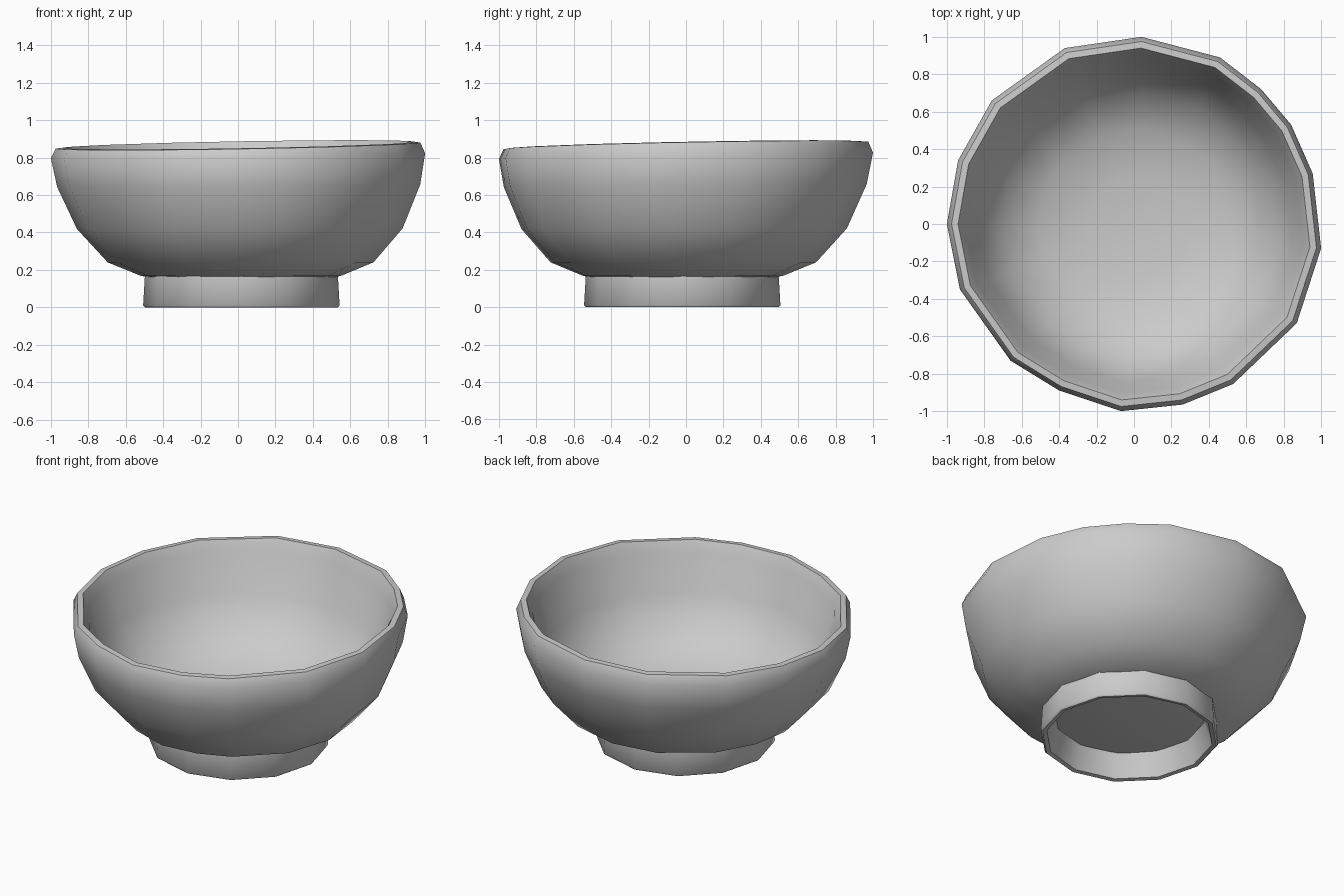
import bpy, bmesh, math

if "Cube" in bpy.data.objects:
    bpy.data.objects.remove(bpy.data.objects["Cube"])

# Irregular rim outline seen from above
RIM = [(0.04, 1.0), (-0.37, 0.94), (-0.76, 0.66), (-0.94, 0.34), (-1.0, 0.0),
       (-0.93, -0.35), (-0.66, -0.73), (-0.4, -0.89), (-0.07, -1.0), (0.26, -0.965),
       (0.53, -0.855), (0.87, -0.53), (1.0, -0.13), (0.955, 0.27), (0.84, 0.53),
       (0.68, 0.72), (0.46, 0.89)]
# Foot outline: regular twelve sided, slightly off centre
FOOT = [(math.cos(i * math.pi / 6), math.sin(i * math.pi / 6)) for i in range(12)]


def lathe(name, outline, profile, place, closed=False):
    """Sweep (radius, height) profile around an outline; radius 0 makes a pole."""
    bm = bmesh.new()
    n = len(outline)
    rings = []
    for r, z in profile:
        if r == 0:
            rings.append([bm.verts.new(place(0, 0, z))] * n)
        else:
            rings.append([bm.verts.new(place(x * r, y * r, z)) for x, y in outline])
    pairs = list(zip(rings, rings[1:]))
    if closed:
        pairs.append((rings[-1], rings[0]))
    for a, b in pairs:
        for i in range(n):
            j = (i + 1) % n
            quad = list(dict.fromkeys((a[i], a[j], b[j], b[i])))
            bm.faces.new(quad)
    bmesh.ops.recalc_face_normals(bm, faces=bm.faces)
    mesh = bpy.data.meshes.new(name)
    bm.to_mesh(mesh)
    bm.free()
    obj = bpy.data.objects.new(name, mesh)
    bpy.context.collection.objects.link(obj)
    bpy.context.view_layer.objects.active = obj
    obj.select_set(True)
    bpy.ops.object.shade_smooth_by_angle(angle=math.radians(50))
    obj.select_set(False)
    return obj


def tilted(x, y, z):
    # The lip rises gently towards the back right
    k = (z / 0.87) ** 3
    low = 1 - min(z / 0.8, 1)
    return (x + 0.02 * low, y - 0.02 * low, z + k * (0.018 * x + 0.02 * y))


# Bowl: underside, outer wall, rounded lip, inner wall and floor
lathe("bowl", RIM, [
    (0, 0.14), (0.44, 0.15), (0.535, 0.168), (0.71, 0.24), (0.87, 0.42),
    (0.97, 0.65), (1.0, 0.81), (0.975, 0.865), (0.94, 0.868), (0.905, 0.80),
    (0.84, 0.56), (0.71, 0.36), (0.52, 0.25), (0.27, 0.21), (0, 0.2)], tilted)

# Foot ring: hollow underneath
lathe("foot_ring", FOOT, [
    (0.515, 0.18), (0.525, 0.01), (0.515, 0.0), (0.49, 0.005), (0.44, 0.16)],
    lambda x, y, z: (x + 0.018, y - 0.02, z), closed=True)
